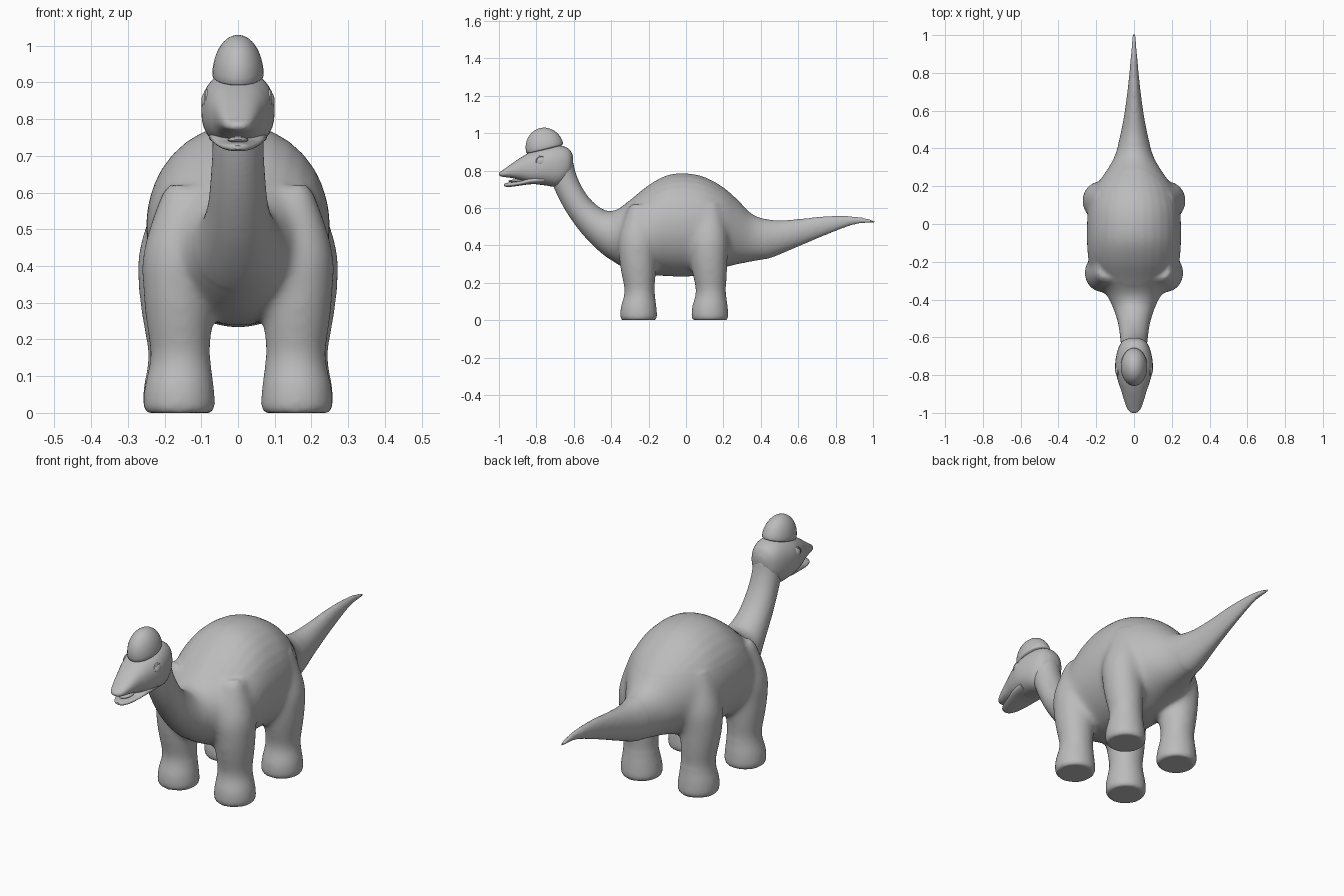
import bpy, bmesh, math
from mathutils import Vector, Matrix

if "Cube" in bpy.data.objects:
    bpy.data.objects.remove(bpy.data.objects["Cube"], do_unlink=True)

grey = bpy.data.materials.new("plain_grey")
grey.use_nodes = True
GREY = (0.5, 0.5, 0.5, 1)
grey.diffuse_color = GREY
grey.node_tree.nodes["Principled BSDF"].inputs["Base Color"].default_value = GREY


def finish(bm, name):
    """Turn a bmesh into a smooth, coloured object."""
    bmesh.ops.recalc_face_normals(bm, faces=bm.faces)
    mesh = bpy.data.meshes.new(name)
    bm.to_mesh(mesh)
    bm.free()
    mesh.materials.append(grey)
    obj = bpy.data.objects.new(name, mesh)
    bpy.context.collection.objects.link(obj)
    bpy.ops.object.select_all(action="DESELECT")
    obj.select_set(True)
    bpy.context.view_layer.objects.active = obj
    bpy.ops.object.shade_smooth_by_angle(angle=math.radians(40))
    return obj


def spline(rows, steps):
    """Smooth interpolation through rows of numbers."""
    out = []
    for i in range(len(rows) - 1):
        a, b, c, d = (rows[max(i - 1, 0)], rows[i], rows[i + 1],
                      rows[min(i + 2, len(rows) - 1)])
        for s in range(steps):
            t = s / steps
            out.append([q + t / 2 * (r - p + t * (2 * p - 5 * q + 4 * r - w
                        + t * (3 * (q - r) + w - p)))
                        for p, q, r, w in zip(a, b, c, d)])
    return out + [list(rows[-1])]


def loft(bm, sections, sides=32, power=1.0):
    """Skin closed rings, each given as centre, half axis u, half axis v."""
    def bend(k):
        return math.copysign(abs(k) ** power, k)
    rings = []
    for centre, u, v in sections:
        angles = [math.tau * i / sides for i in range(sides)]
        rings.append([bm.verts.new(centre + u * bend(math.cos(a)) + v * bend(math.sin(a)))
                      for a in angles])
    for low, high in zip(rings, rings[1:]):
        for i in range(sides):
            j = (i + 1) % sides
            bm.faces.new((low[i], low[j], high[j], high[i]))
    bm.faces.new(rings[0][::-1])
    bm.faces.new(rings[-1])


def spine_sections(rows, steps=4):
    """Rows: top y, top z, bottom y, bottom z, half width."""
    for ty, tz, by, bz, w in spline(rows, steps):
        top, low = Vector((0, ty, tz)), Vector((0, by, bz))
        yield (top + low) / 2, Vector((w, 0, 0)), (top - low) / 2


def ball(name, centre, radii, rot=0.0, flatten=1.0):
    """Ellipsoid whose lower half may be flattened."""
    bm = bmesh.new()
    bmesh.ops.create_uvsphere(bm, u_segments=32, v_segments=20, radius=1)
    for v in bm.verts:
        if v.co.z < 0:
            v.co.z *= flatten
    m = (Matrix.Translation(centre) @ Matrix.Rotation(rot, 4, "X")
         @ Matrix.Diagonal((*radii, 1)))
    bm.transform(m)
    return finish(bm, name)


# Tail, torso and neck as one long skin
body_rows = [
    (1.01, .535, 1.01, .519, .008), (.9, .556, .9, .511, .016), (.75, .557, .74, .452, .03),
    (.6, .541, .58, .385, .05), (.47, .535, .45, .332, .075), (.36, .565, .35, .312, .105),
    (.28, .64, .26, .295, .155), (.2, .71, .19, .275, .205), (.1, .765, .1, .245, .24),
    (0, .785, 0, .232, .25), (-.1, .775, -.1, .235, .25), (-.2, .722, -.2, .24, .24),
    (-.3, .642, -.28, .255, .205), (-.37, .592, -.37, .30, .15), (-.43, .587, -.46, .365, .11),
    (-.5, .635, -.55, .455, .085), (-.555, .71, -.625, .555, .075),
    (-.59, .79, -.68, .65, .07), (-.605, .86, -.72, .74, .07)]
bm = bmesh.new()
loft(bm, spine_sections(body_rows))

# Legs: height, centre x, y offset, half width, half depth
leg_rows = [
    (0, .16, 0, .088, .09), (.02, .16, 0, .097, .098), (.07, .16, 0, .094, .095),
    (.15, .157, .005, .082, .081), (.24, .16, 0, .09, .092), (.33, .163, -.005, .096, .1),
    (.45, .165, -.005, .092, .1), (.62, .15, 0, .05, .05)]
for y, spread in ((-.253, 0), (.128, .012)):
    for side in (-1, 1):
        loft(bm, [(Vector((side * (x + spread * min(1, z * 3)), y + dy, z)),
                   Vector((rx, 0, 0)), Vector((0, ry, 0)))
                  for z, x, dy, rx, ry in spline(leg_rows, 4)])
body = finish(bm, "body")

# Fuse the limbs with the torso and soften the joins
remesh = body.modifiers.new("fuse", "REMESH")
remesh.mode = "VOXEL"
remesh.voxel_size = .009
graph = bpy.context.evaluated_depsgraph_get()
fused = bpy.data.meshes.new_from_object(body.evaluated_get(graph))
bm = bmesh.new()
bm.from_mesh(fused)
bpy.data.objects.remove(body, do_unlink=True)
joins = [v for v in bm.verts if .14 < v.co.z < .62 and abs(v.co.y) < .42]
for verts, rounds in ((bm.verts[:], 3), (joins, 24)):
    for _ in range(rounds):
        bmesh.ops.smooth_vert(bm, verts=verts, factor=.5, use_axis_x=True,
                              use_axis_y=True, use_axis_z=True)
finish(bm, "body")


def head_part(name, rows, power):
    """Rows: y, top z, bottom z, half width."""
    bm = bmesh.new()
    loft(bm, spine_sections([(y, t, y, b, w) for y, t, b, w in rows], 5), 32, power)
    return finish(bm, name)


# Head with upper snout, and the lower jaw
head_part("head", [
    (-.603, .875, .82, .025), (-.625, .915, .76, .065), (-.68, .935, .715, .09),
    (-.76, .925, .722, .1), (-.83, .9, .732, .085), (-.88, .872, .748, .068),
    (-.93, .838, .76, .053), (-.975, .806, .766, .037), (-.994, .793, .771, .022),
    (-1, .785, .778, .008)], .85)
head_part("lower_jaw", [
    (-.76, .78, .728, .08), (-.83, .765, .727, .073), (-.88, .746, .721, .06),
    (-.93, .738, .714, .045), (-.96, .734, .713, .028), (-.972, .728, .718, .01)], .85)
ball("tongue", (0, -.9, .744), (.028, .05, .009))

# Domed crest on the skull
ball("crest", (0, -.755, .92), (.07, .102, .11), math.radians(14), .12)

# Eyes with lids, and nostrils
for side, label in ((-1, "right"), (1, "left")):
    ball(label + "_eye", (side * .083, -.775, .85), (.017, .026, .026))
    bm = bmesh.new()
    loft(bm, [(Vector((side * x, -.775, .85)), Vector((0, r, 0)), Vector((0, 0, r)))
              for x, r in ((.07, .032), (.088, .031), (.092, .027), (.088, .02))])
    finish(bm, label + "_eyelid")
    ball(label + "_nostril", (side * .021, -.978, .794), (.006, .007, .006))
